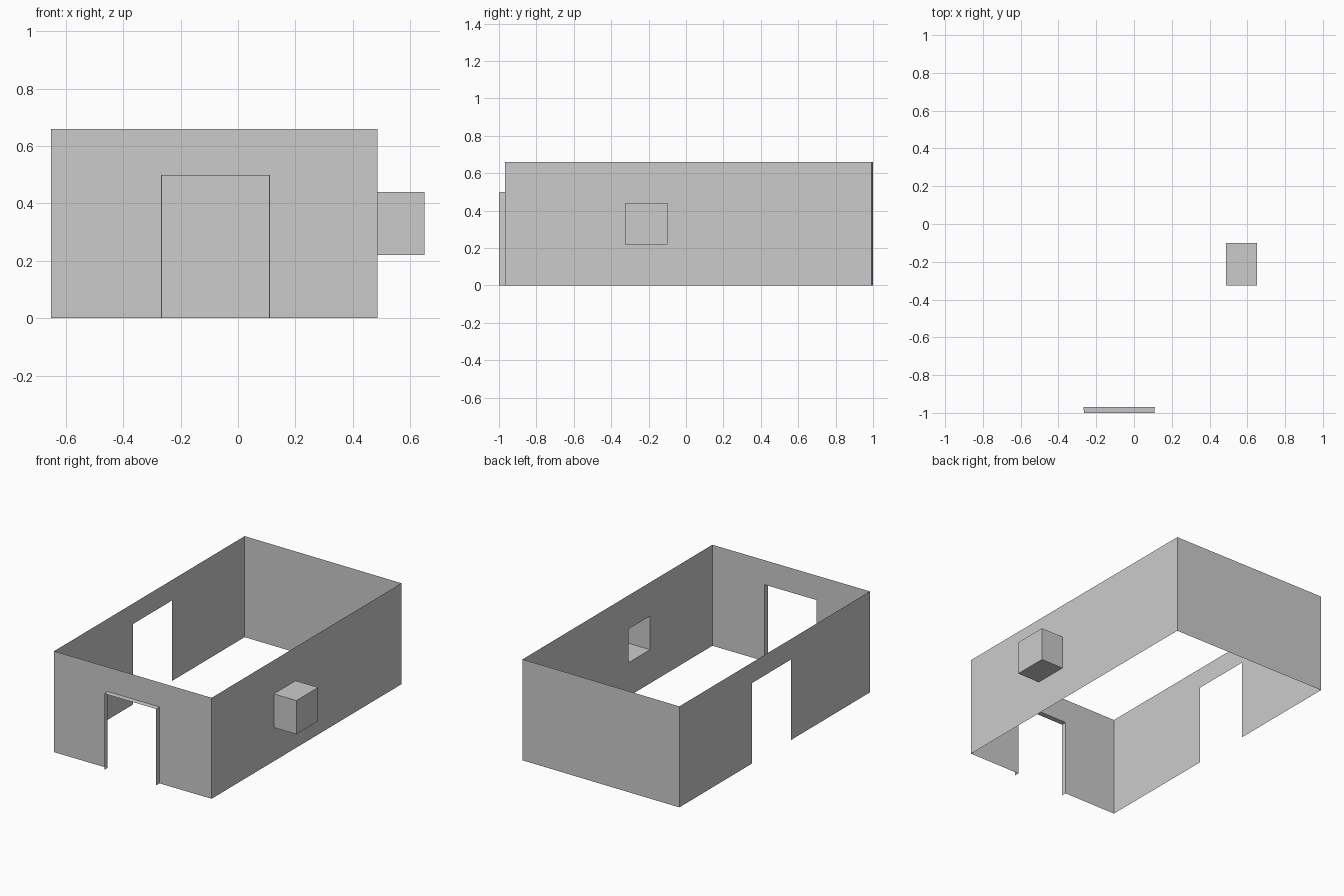
import bpy

if "Cube" in bpy.data.objects:
    bpy.data.objects.remove(bpy.data.objects["Cube"])

X0, X1 = -0.652, 0.487          # left and right walls
YF, H = -0.968, 0.66            # front wall, wall height
YL, YR = 1.0, 0.992             # back ends of the left and right walls


def make(name, verts, faces):
    mesh = bpy.data.meshes.new(name)
    mesh.from_pydata(verts, [], faces)
    obj = bpy.data.objects.new(name, mesh)
    bpy.context.collection.objects.link(obj)
    return obj


def wall(name, a, b, hole=None):
    """Thin sheet from plan point a to b; hole = (start, end, bottom, top)."""
    length = ((b[0] - a[0]) ** 2 + (b[1] - a[1]) ** 2) ** 0.5
    us, zs = [0, length], [0, H]
    if hole:
        us = [0, hole[0], hole[1], length]
        zs = sorted({0, hole[2], hole[3], H})
    verts = [(a[0] + (b[0] - a[0]) * u / length,
              a[1] + (b[1] - a[1]) * u / length, z) for z in zs for u in us]
    n, faces = len(us), []
    for j in range(len(zs) - 1):
        for i in range(n - 1):
            if hole and i == 1 and hole[2] <= zs[j] < hole[3]:
                continue
            k = j * n + i
            faces.append((k, k + 1, k + n + 1, k + n))
    return make(name, verts, faces)


def sleeve(name, near, far, closed):
    """Join two matching outlines with side faces, optionally capping the far end."""
    n = len(near)
    faces = [(i, i + 1, n + i + 1, n + i) for i in range(n - 1)]
    if closed:
        faces += [(n - 1, 0, n, 2 * n - 1), tuple(range(n, 2 * n))]
    return make(name, near + far, faces)


# Four walls, open top and bottom
wall("front_wall", (X0, YF), (X1, YF), (-0.267 - X0, 0.11 - X0, 0, 0.5))
wall("right_wall", (X1, YF), (X1, YR), (-0.325 - YF, -0.10 - YF, 0.22, 0.44))
wall("back_wall", (X1, YR), (X0, YL))
wall("left_wall", (X0, YL), (X0, YF), (YL - 0.248, YL + 0.152, 0, 0.526))


# Door surround projecting from the front wall
def arch(y, d):
    return [(-0.267 + d, y, 0), (-0.267 + d, y, 0.5 - d),
            (0.11 - d, y, 0.5 - d), (0.11 - d, y, 0)]


sleeve("door_surround", arch(YF, 0), arch(-1.0, 0.002), False)


# Hollow niche projecting from the right wall
def square(x):
    return [(x, -0.325, 0.22), (x, -0.10, 0.22), (x, -0.10, 0.44), (x, -0.325, 0.44)]


sleeve("niche_box", square(X1), square(0.65), True)
